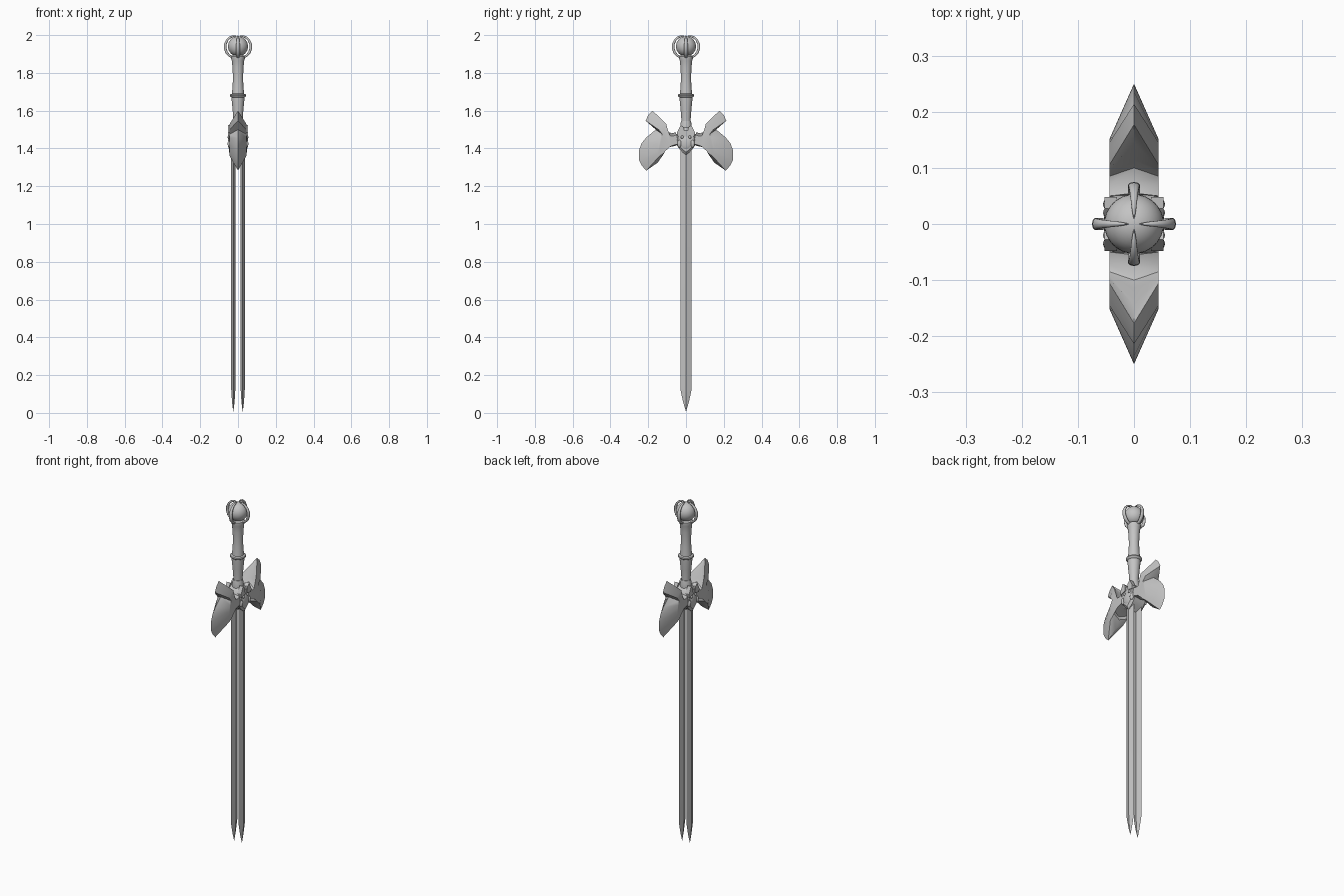
import bpy, bmesh, math
from mathutils import Vector

if "Cube" in bpy.data.objects:
    bpy.data.objects.remove(bpy.data.objects["Cube"])

steel = bpy.data.materials.new("grey steel")
steel.diffuse_color = (0.55, 0.55, 0.55, 1)
steel.use_nodes = True
steel.node_tree.nodes["Principled BSDF"].inputs["Base Color"].default_value = steel.diffuse_color


def finish(name, bm, angle=35):
    bmesh.ops.recalc_face_normals(bm, faces=bm.faces)
    me = bpy.data.meshes.new(name)
    bm.to_mesh(me)
    bm.free()
    ob = bpy.data.objects.new(name, me)
    bpy.context.collection.objects.link(ob)
    me.materials.append(steel)
    bpy.context.view_layer.objects.active = ob
    ob.select_set(True)
    bpy.ops.object.shade_smooth_by_angle(angle=math.radians(angle))
    ob.select_set(False)
    return ob


def loft(name, rings, angle=35):
    """Skin closed rings of equal length and cap both ends."""
    bm = bmesh.new()
    loops = [[bm.verts.new(p) for p in r] for r in rings]
    n = len(loops[0])
    for a, b in zip(loops, loops[1:]):
        for i in range(n):
            j = (i + 1) % n
            bm.faces.new((a[i], a[j], b[j], b[i]))
    caps = [bm.faces.new(loops[0]), bm.faces.new(loops[-1])]
    bmesh.ops.triangulate(bm, faces=caps)
    return finish(name, bm, angle)


def lathe(name, profile, n=32):
    return loft(name, [[(r * math.cos(math.tau * i / n), r * math.sin(math.tau * i / n), z)
                        for i in range(n)] for r, z in profile])


def ball(name, centre, size):
    bm = bmesh.new()
    bmesh.ops.create_uvsphere(bm, u_segments=32, v_segments=16, radius=1)
    for v in bm.verts:
        v.co = Vector([c + s * k for c, s, k in zip(centre, size, v.co)])
    return finish(name, bm, 60)


# Twin diamond-section blades
for s in (-1, 1):
    loft("blade", [[(s * .025 + t, 0, z), (s * .025, w, z), (s * .025 - t, 0, z), (s * .025, -w, z)]
                   for z, w, t in ((.008, .0005, .0005), (.06, .016, .007),
                                   (.125, .03, .011), (1.42, .03, .011))], 20)

# Grip with middle ring and flared ends
lathe("grip", [(.024, 1.44), (.024, 1.53), (.025, 1.56), (.029, 1.61), (.033, 1.65), (.034, 1.67),
               (.041, 1.675), (.043, 1.68), (.041, 1.686), (.032, 1.69), (.028, 1.74),
               (.027, 1.78), (.029, 1.83), (.033, 1.865), (.036, 1.875), (.036, 1.888), (.025, 1.895)])
lathe("grip_collar", [(.028, 1.47), (.032, 1.50), (.03, 1.525), (.026, 1.545), (.022, 1.545)])

# Round pommel held by four claws
ball("pommel", (0, 0, 1.94), (.053, .053, .053))
claw = [(.026, 1.882, .008, .006), (.045, 1.89, .010, .006), (.060, 1.907, .011, .007),
        (.068, 1.93, .011, .007), (.067, 1.952, .010, .007), (.058, 1.973, .008, .006),
        (.042, 1.988, .006, .006), (.026, 1.994, .004, .005), (.010, 1.996, .001, .002)]
for k in range(4):
    ca, sa = math.cos(k * math.pi / 2), math.sin(k * math.pi / 2)
    rings = []
    for i, (r, z, w, t) in enumerate(claw):
        a, b = claw[max(i - 1, 0)], claw[min(i + 1, len(claw) - 1)]
        d = Vector((b[0] - a[0], b[1] - a[1])).normalized()
        ring = []
        for j in range(10):
            q = math.tau * j / 10
            rr, zz = r + d.y * t * math.cos(q), z - d.x * t * math.cos(q)
            u = w * math.sin(q)
            ring.append((rr * ca - u * sa, rr * sa + u * ca, zz))
        rings.append(ring)
    loft("pommel_claw", rings, 60)

# Winged guard: knife edge on the centre plane, narrower outline on each side
edge = [(.055, 1.485), (.075, 1.48), (.10, 1.49), (.114, 1.51), (.145, 1.56), (.177, 1.60),
        (.198, 1.58), (.214, 1.547), (.16, 1.50), (.21, 1.458), (.235, 1.428), (.249, 1.39),
        (.25, 1.34), (.235, 1.31), (.21, 1.283), (.15, 1.325), (.12, 1.368), (.125, 1.39),
        (.09, 1.405), (.05, 1.42)]
side = [(.05, 1.472), (.07, 1.465), (.085, 1.468), (.092, 1.48), (.098, 1.505), (.105, 1.53),
        (.125, 1.52), (.145, 1.50), (.125, 1.475), (.137, 1.455), (.147, 1.438), (.151, 1.42),
        (.151, 1.385), (.148, 1.372), (.14, 1.36), (.125, 1.37), (.11, 1.385), (.105, 1.40),
        (.08, 1.412), (.04, 1.425)]
for m in (-1, 1):
    loft("guard_wing", [[(x, m * y, z) for y, z in pts]
                        for x, pts in ((-.044, side), (0, edge), (.044, side))], 40)
    # Hooked spur under each wing arm
    ball("wing_spur", (0, m * .075, 1.425), (.03, .03, .014))

# Central hub block between the wings, pointed below
hub = [(0, 1.365), (.03, 1.39), (.047, 1.415), (.054, 1.445), (.05, 1.475), (.035, 1.50), (.02, 1.51)]
hub += [(-y, z) for y, z in reversed(hub[1:])]
loft("guard_hub", [[(x, y * k, 1.44 + (z - 1.44) * k) for y, z in hub]
                   for x, k in ((-.048, .8), (-.036, 1), (.036, 1), (.048, .8))])

# Raised boss, brow plates and rivets on both faces
for s in (-1, 1):
    ball("hub_boss", (s * .04, 0, 1.43), (.014, .036, .04))
    for m in (-1, 1):
        ball("hub_rivet", (s * .049, m * .02, 1.46), (.006, .008, .008))
        ball("hub_cheek", (s * .045, m * .035, 1.425), (.01, .011, .02))
        loft("brow_plate", [[(x, m * y, z) for y, z in
                             ((.008, 1.475), (.045, 1.465), (.048, 1.485), (.028, 1.525), (.012, 1.51))]
                            for x in (s * .03, s * .053)])
